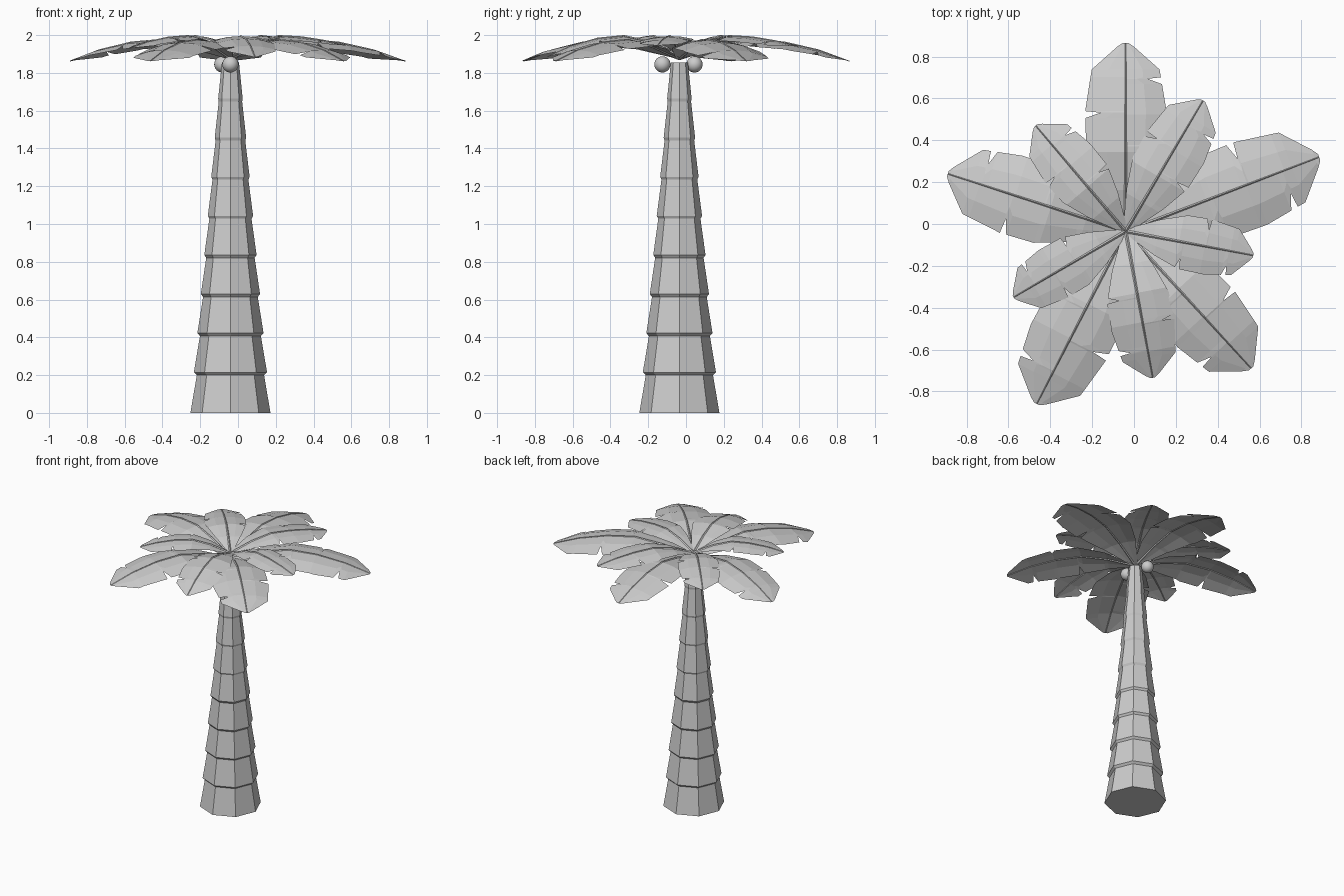
import bpy, bmesh
from math import radians, cos, sin, pi

if "Cube" in bpy.data.objects:
    bpy.data.objects.remove(bpy.data.objects["Cube"])

CX, CY = -0.04, -0.035  # trunk axis


def finish(name, bm):
    me = bpy.data.meshes.new(name)
    bm.to_mesh(me)
    bm.free()
    ob = bpy.data.objects.new(name, me)
    bpy.context.collection.objects.link(ob)
    return ob


def interp(table, t):
    for (a, va), (b, vb) in zip(table, table[1:]):
        if t <= b:
            return va + (vb - va) * (t - a) / (b - a)
    return table[-1][1]


# Trunk: nine flaring octagonal segments stacked as one stepped lathe
bm = bmesh.new()
profile = []
for i in range(9):
    z = i * 0.207
    r = 0.212 - 0.0184 * i
    profile += [(r, z + (0.008 if i else 0)), (r - 0.034 + 0.0018 * i, z + 0.2)]
rings = [[bm.verts.new((CX + r * cos(k * pi / 4), CY + r * sin(k * pi / 4), z))
          for k in range(8)] for r, z in profile]
for a, b in zip(rings, rings[1:]):
    for k in range(8):
        bm.faces.new((a[k], a[(k + 1) % 8], b[(k + 1) % 8], b[k]))
bm.faces.new(rings[0][::-1])
bm.faces.new(rings[-1])
finish("trunk", bm)

# Leaf blade: half width along the leaf (fraction of length), with torn notches
WIDTH = [(0, 0.02), (0.25, 0.14), (0.45, 0.21), (0.65, 0.215), (0.86, 0.18), (0.98, 0.045), (1, 0.015)]


def leaf(name, tip, base_z, peak_z, tip_z):
    dx, dy = tip[0] - CX, tip[1] - CY
    length = (dx * dx + dy * dy) ** 0.5
    ux, uy = dx / length, dy / length
    arch = [(0, base_z), (0.22, base_z + 0.65 * (peak_z - base_z)), (0.42, peak_z),
            (0.62, peak_z - 0.12 * (peak_z - tip_z)),
            (0.82, peak_z - 0.48 * (peak_z - tip_z)), (1, tip_z)]

    def point(t, w, dz=0.0):
        d = t * length
        return (CX + ux * d - uy * w, CY + uy * d + ux * w,
                interp(arch, t) + dz - 1.0 * w * w)

    bm = bmesh.new()
    for side, notches in ((1, (0.63,)), (-1, (0.45, 0.81))):
        stations = {t: 1.0 for t, _ in WIDTH}
        stations.update({t: 1.0 for t, _ in arch})
        for n in notches:
            stations = {t: s for t, s in stations.items() if abs(t - n) > 0.035 or t in (0, 1)}
            stations.update({n - 0.028: 1.0, n: 0.62, n + 0.008: 1.0})
        prev = None
        for t in sorted(stations):
            w = interp(WIDTH, t) * length * stations[t] * side
            row = [bm.verts.new(point(t, w * f)) for f in (0, 0.5, 1)]
            if prev:
                for k in range(2):
                    q = [prev[k], row[k], row[k + 1], prev[k + 1]]
                    bm.faces.new(q if side > 0 else q[::-1])
            prev = row
    bmesh.ops.remove_doubles(bm, verts=bm.verts, dist=0.0005)
    # Midrib: slim tapering diamond rod along the blade
    prev = None
    for t, _ in arch:
        r = 0.008 * (1 - 0.7 * t)
        ring = [bm.verts.new(point(t, a * r, b * r)) for a, b in ((1, 0), (0, 1), (-1, 0), (0, -1))]
        if prev:
            for k in range(4):
                bm.faces.new((prev[k], prev[(k + 1) % 4], ring[(k + 1) % 4], ring[k]))
        prev = ring
    finish(name, bm)


# Lower ring of long leaves
for i, tip in enumerate([(-0.04, 0.865), (0.885, 0.32), (0.56, -0.69), (-0.465, -0.86), (-0.89, 0.24)]):
    leaf(f"lower_leaf_{i + 1}", tip, 1.875, 1.975, 1.862)

# Upper ring of short leaves
for i, (x, y, z) in enumerate([(0.33, 0.59, 1.94), (0.57, -0.15, 1.945), (0.09, -0.735, 1.885),
                               (-0.575, -0.35, 1.93), (-0.47, 0.47, 1.93)]):
    leaf(f"upper_leaf_{i + 1}", (x, y), 1.905, 1.995, z)

# Coconuts under the crown
for i, (x, y) in enumerate([(-0.04, -0.125), (-0.083, 0.045)]):
    bpy.ops.mesh.primitive_uv_sphere_add(segments=20, ring_count=12, radius=0.043, location=(x, y, 1.845))
    bpy.context.object.name = f"coconut_{i + 1}"
    bpy.ops.object.shade_smooth()
